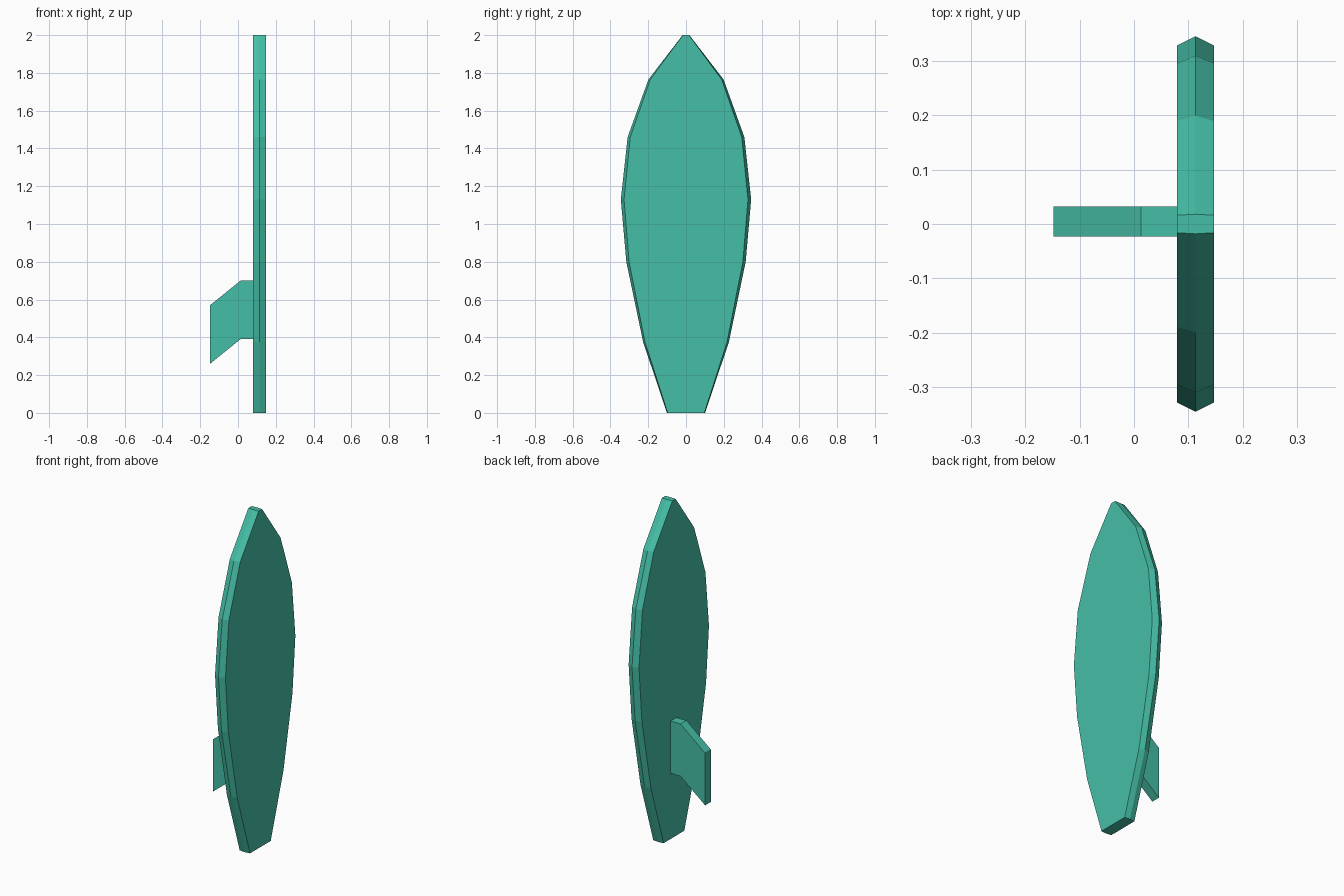
import bpy, bmesh, math

if "Cube" in bpy.data.objects:
    bpy.data.objects.remove(bpy.data.objects["Cube"])

teal = bpy.data.materials.new("teal")
teal.diffuse_color = (0.06, 0.52, 0.38, 1)
teal.use_nodes = True
teal.node_tree.nodes["Principled BSDF"].inputs["Base Color"].default_value = teal.diffuse_color


def loft(name, rings):
    """Skin matching closed rings of points, cap the ends, merge flat faces."""
    bm = bmesh.new()
    loops = [[bm.verts.new(p) for p in ring] for ring in rings]
    n = len(loops[0])
    for a, b in zip(loops, loops[1:]):
        for i in range(n):
            j = (i + 1) % n
            bm.faces.new((a[i], a[j], b[j], b[i]))
    bm.faces.new(loops[0])
    bm.faces.new(loops[-1])
    bmesh.ops.dissolve_limit(bm, angle_limit=math.radians(0.2),
                             verts=bm.verts[:], edges=bm.edges[:])
    bmesh.ops.recalc_face_normals(bm, faces=bm.faces[:])
    mesh = bpy.data.meshes.new(name)
    bm.to_mesh(mesh)
    bm.free()
    mesh.materials.append(teal)
    obj = bpy.data.objects.new(name, mesh)
    bpy.context.collection.objects.link(obj)
    return obj


# Board: height, half width of the flat faces, half width at the rail ridge
stations = [(0.0, 0.097, 0.101), (0.375, 0.217, 0.227), (0.80, 0.301, 0.316),
            (1.13, 0.328, 0.345), (1.46, 0.295, 0.309), (1.765, 0.189, 0.199),
            (2.0, 0.016, 0.018)]
X_FIN, X_RIDGE, X_DECK = 0.079, 0.113, 0.147
loft("board", [[(X_FIN, -f, z), (X_RIDGE, -r, z), (X_DECK, -f, z),
                (X_DECK, f, z), (X_RIDGE, r, z), (X_FIN, f, z)]
               for z, f, r in stations])

# Swept fin on the underside
fin_profile = [(0.08, 0.70), (0.013, 0.70), (-0.148, 0.57),
               (-0.148, 0.26), (0.013, 0.39), (0.08, 0.39)]
loft("fin", [[(x, y, z) for x, z in fin_profile] for y in (-0.023, 0.032)])
